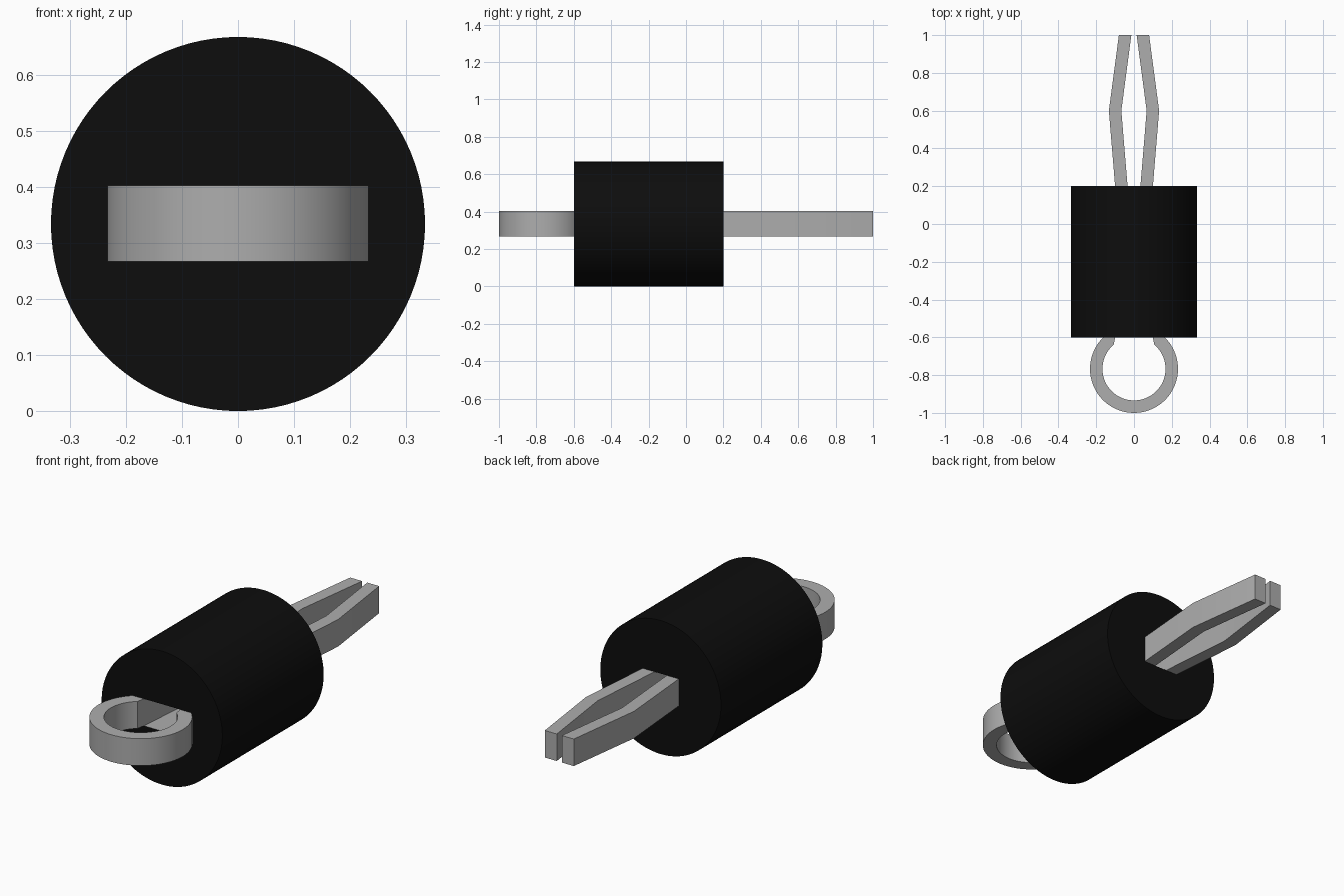
import bpy, bmesh
from math import radians, cos, sin

old = bpy.data.objects.get("Cube")
if old:
    bpy.data.objects.remove(old, do_unlink=True)

RADIUS = 0.3335
Z_LOW, Z_HIGH = 0.267, 0.402


def material(name, value):
    m = bpy.data.materials.new(name)
    colour = (value, value, value, 1)
    m.diffuse_color = colour
    m.use_nodes = True
    m.node_tree.nodes["Principled BSDF"].inputs["Base Color"].default_value = colour
    return m


black = material("black", 0.004)
grey = material("metal grey", 0.42)


def strip(name, stations, mat):
    """Flat band of constant height through pairs of inner and outer points."""
    bm = bmesh.new()
    rings = []
    for inner, outer in stations:
        rings.append([bm.verts.new((*p, z)) for p, z in
                      ((inner, Z_LOW), (outer, Z_LOW), (outer, Z_HIGH), (inner, Z_HIGH))])
    for a, b in zip(rings, rings[1:]):
        for i in range(4):
            j = (i + 1) % 4
            bm.faces.new((a[i], a[j], b[j], b[i]))
    bm.faces.new(rings[0])
    bm.faces.new(rings[-1])
    bmesh.ops.recalc_face_normals(bm, faces=bm.faces)
    mesh = bpy.data.meshes.new(name)
    bm.to_mesh(mesh)
    bm.free()
    mesh.materials.append(mat)
    obj = bpy.data.objects.new(name, mesh)
    bpy.context.collection.objects.link(obj)
    return obj


def shade(obj):
    bpy.ops.object.select_all(action='DESELECT')
    obj.select_set(True)
    bpy.context.view_layer.objects.active = obj
    bpy.ops.object.shade_smooth_by_angle(angle=radians(30))


# Split pin: prong and arm on one side, then half of the ring
half = [((0.014, 1), (0.08, 1)),
        ((0.067, 0.6), (0.133, 0.6)),
        ((0.034, 0.2), (0.1, 0.2)),
        ((0.1, -0.6), (0.164, -0.6))]
for k in range(29):
    a = radians(50 - 5 * k)
    half.append(tuple((r * cos(a), -0.767 + r * sin(a)) for r in (0.167, 0.233)))
mirrored = [tuple((-x, y) for x, y in pair) for pair in reversed(half[:-1])]
pin = strip("split_pin", half + mirrored, grey)
shade(pin)

# Cylindrical body
bpy.ops.mesh.primitive_cylinder_add(vertices=96, radius=RADIUS, depth=0.8,
                                    location=(0, -0.2, RADIUS),
                                    rotation=(radians(90), 0, 0))
body = bpy.context.object
body.name = "body"
body.data.materials.append(black)

# Slot through the body between the arms, with grey walls
cutter = strip("slot_cutter", [((-0.122, -0.62), (0.122, -0.62)),
                               ((-0.055, 0.22), (0.055, 0.22))], grey)
cutter.hide_render = True
cut = body.modifiers.new("slot", 'BOOLEAN')
cut.operation = 'DIFFERENCE'
cut.solver = 'EXACT'
cut.material_mode = 'TRANSFER'
cut.object = cutter
bpy.context.view_layer.objects.active = body
bpy.ops.object.modifier_apply(modifier=cut.name)
bpy.data.objects.remove(cutter, do_unlink=True)
shade(body)
